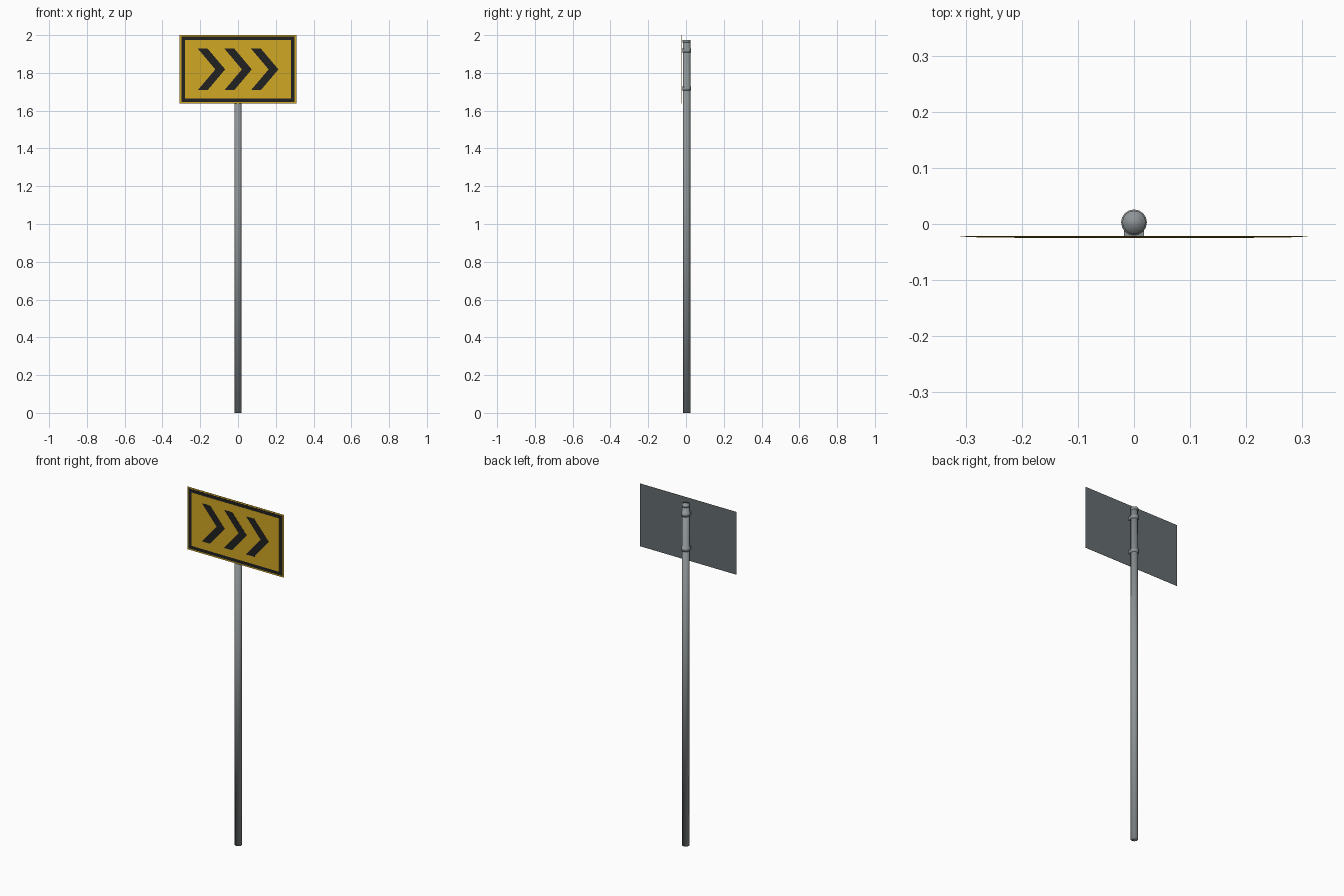
import bpy
import bmesh
from math import radians
from mathutils import Matrix, Vector

old = bpy.data.objects.get("Cube")
if old:
    bpy.data.objects.remove(old, do_unlink=True)


def material(name, color):
    mat = bpy.data.materials.new(name)
    mat.use_nodes = True
    mat.diffuse_color = (*color, 1)
    mat.node_tree.nodes["Principled BSDF"].inputs["Base Color"].default_value = (*color, 1)
    return mat


yellow = material("sign yellow", (0.63, 0.39, 0.018))
black = material("sign black", (0.015, 0.015, 0.016))
back_grey = material("sheet back grey", (0.13, 0.155, 0.165))
steel = material("galvanised steel", (0.27, 0.295, 0.305))

POLE_Y = 0.003
SIGN_Z = 1.8185


def finish(name, bm, mats, smooth=False):
    bmesh.ops.recalc_face_normals(bm, faces=bm.faces)
    mesh = bpy.data.meshes.new(name)
    bm.to_mesh(mesh)
    bm.free()
    for mat in mats:
        mesh.materials.append(mat)
    for poly in mesh.polygons:
        poly.use_smooth = smooth
    obj = bpy.data.objects.new(name, mesh)
    bpy.context.collection.objects.link(obj)
    return obj


def tube(name, radius, bottom, top, sides=16):
    """Capped cylinder around the pole axis, softly shaded over its rims."""
    bm = bmesh.new()
    place = Matrix.Translation((0, POLE_Y, (bottom + top) / 2))
    bmesh.ops.create_cone(bm, cap_ends=True, segments=sides, radius1=radius,
                          radius2=radius, depth=top - bottom, matrix=place)
    return finish(name, bm, [steel], smooth=True)


def plate(name, outline, front, back, mats):
    """Thin sheet from an x-z outline; a second material goes on the rear face."""
    bm = bmesh.new()
    face = bm.faces.new([bm.verts.new((x, front, z)) for x, z in outline])
    ext = bmesh.ops.extrude_face_region(bm, geom=[face])
    moved = [v for v in ext["geom"] if isinstance(v, bmesh.types.BMVert)]
    bmesh.ops.translate(bm, verts=moved, vec=Vector((0, back - front, 0)))
    bmesh.ops.recalc_face_normals(bm, faces=bm.faces)
    if len(mats) > 1:
        for f in bm.faces:
            f.material_index = 1 if f.normal.y > 0.5 else 0
    return finish(name, bm, mats)


def rectangle(half_x, half_z):
    return [(sx * half_x, SIGN_Z + sz * half_z)
            for sx, sz in ((-1, -1), (1, -1), (1, 1), (-1, 1))]


# Pole with its end cap
tube("pole", 0.0195, 0, 1.97)
tube("pole_cap", 0.0208, 1.96, 1.975)

# Two clamps, each with a bracket reaching to the sheet
for label, z in (("upper", 1.918), ("lower", 1.717)):
    tube(label + "_clamp", 0.023, z - 0.011, z + 0.011)
    bm = bmesh.new()
    size = Matrix.Diagonal((0.036, 0.014, 0.02, 1))
    bmesh.ops.create_cube(bm, size=1, matrix=Matrix.Translation((0, -0.0145, z)) @ size)
    finish(label + "_clamp_bracket", bm, [steel])

# Sign sheet, black border and yellow field in thin layers
plate("sign_sheet", rectangle(0.309, 0.1815), -0.0225, -0.0215, [yellow, back_grey])
plate("sign_border", rectangle(0.300, 0.1735), -0.0234, -0.0225, [black])
plate("sign_field", rectangle(0.281, 0.1545), -0.0242, -0.0234, [yellow])

# Three chevrons pointing to the sign's left
half_h = 0.11
arm = 0.052
for i, tip in enumerate((-0.068, 0.073, 0.214)):
    left = tip - 0.145
    outline = [(left, SIGN_Z + half_h), (left + arm, SIGN_Z + half_h), (tip, SIGN_Z),
               (left + arm, SIGN_Z - half_h), (left, SIGN_Z - half_h), (tip - arm, SIGN_Z)]
    plate("chevron_" + str(i + 1), outline, -0.025, -0.0242, [black])
